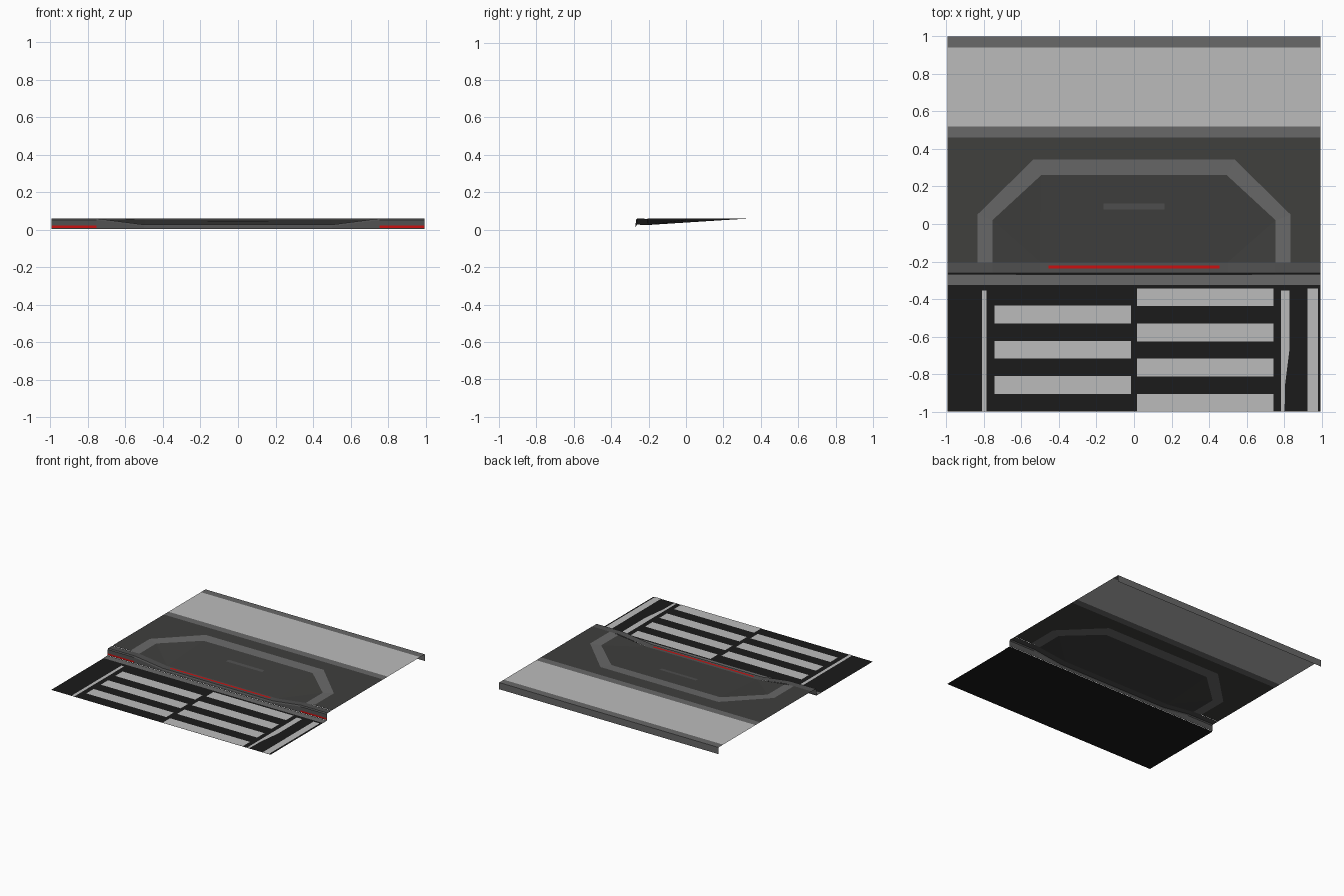
import bpy

if "Cube" in bpy.data.objects:
    bpy.data.objects.remove(bpy.data.objects["Cube"])

W = 0.995      # half width of the street tile
TOP = 0.06     # pavement height


def mat(name, rgb):
    m = bpy.data.materials.new(name)
    m.diffuse_color = (*rgb, 1)
    m.use_nodes = True
    m.node_tree.nodes["Principled BSDF"].inputs["Base Color"].default_value = m.diffuse_color
    return m


ASPHALT = mat("asphalt", (0.011, 0.011, 0.011))
PAVING = mat("dark_paving", (0.05, 0.05, 0.048))
TRIM = mat("grey_trim", (0.14, 0.14, 0.14))
KERB = mat("kerb_stone", (0.08, 0.08, 0.08))
LIGHT = mat("light_paint", (0.5, 0.5, 0.5))
RED = mat("red_paint", (0.6, 0.005, 0.005))


def mesh(name, faces, material):
    """Sheet object from polygons; shared corners are welded."""
    verts, index, polys = [], {}, []
    for f in faces:
        poly = []
        for p in f:
            k = tuple(round(c, 5) for c in p)
            if k not in index:
                index[k] = len(verts)
                verts.append(k)
            poly.append(index[k])
        polys.append(poly)
    me = bpy.data.meshes.new(name)
    me.from_pydata(verts, [], polys)
    me.materials.append(material)
    ob = bpy.data.objects.new(name, me)
    bpy.context.collection.objects.link(ob)
    return ob


def rect(x0, x1, y0, y1, z):
    return [(x0, y0, z), (x1, y0, z), (x1, y1, z), (x0, y1, z)]


def both(faces):
    """Faces plus their mirror image across x = 0."""
    return faces + [[(-x, y, z) for x, y, z in reversed(f)] for f in faces]


# Road with gutter
mesh("road", [rect(-W, W, -1, -0.27, 0)], ASPHALT)
mesh("gutter", [rect(-W, W, -0.325, -0.27, 0.003)], TRIM)

# Crosswalk bars: staggered left and right
PITCH = 0.1875
bars = [rect(-0.743, -0.017, -0.53 - i * PITCH, -0.435 - i * PITCH, 0.002) for i in range(3)]
bars += [rect(0.017, 0.743, max(-1, -0.438 - i * PITCH), -0.343 - i * PITCH, 0.002) for i in range(4)]
mesh("crosswalk_bars", bars, LIGHT)

# Lane lines, one of them tapering
mesh("lane_lines", [
    rect(-0.81, -0.785, -1, -0.355, 0.002),
    rect(0.925, 0.98, -1, -0.343, 0.002),
    [(0.783, -1, 0.002), (0.803, -1, 0.002), (0.805, -0.86, 0.002),
     (0.83, -0.66, 0.002), (0.83, -0.355, 0.002), (0.783, -0.355, 0.002)],
], LIGHT)

# Dropped kerb: cross-section swept through stations along x
stations = [(-W, TOP), (-0.755, TOP), (-0.5, 0.027), (0.5, 0.027), (0.755, TOP), (W, TOP)]


def section(x, top):
    return [(x, -0.27, 0.005), (x, -0.268, top - 0.009),
            (x, -0.261, top), (x, -0.205, top - 0.002)]


kerb = []
for a, b in zip(stations, stations[1:]):
    s, t = section(*a), section(*b)
    kerb += [[s[i], t[i], t[i + 1], s[i + 1]] for i in range(3)]
mesh("kerb", kerb, KERB)

# Red kerb markings: front face at the ends, top of the dropped part
mesh("red_front_marks", both([[(0.755, -0.2715, 0.009), (W, -0.2715, 0.009),
                               (W, -0.2715, 0.022), (0.755, -0.2715, 0.022)]]), RED)
mesh("red_top_mark", [rect(-0.455, 0.455, -0.237, -0.22, 0.028)], RED)

# Pavement around the ramp
Y0, YB = -0.205, 0.46
mesh("pavement", both([
    rect(0.835, W, Y0, 0.05, TOP),
    [(0.835, 0.05, TOP), (W, 0.05, TOP), (W, YB, TOP), (0.535, YB, TOP), (0.535, 0.345, TOP)],
]) + [rect(-0.535, 0.535, 0.345, YB, TOP)], PAVING)

# Grey border band of the ramp
ZI = 0.055
outer = [(0.835, Y0, TOP), (0.835, 0.05, TOP), (0.535, 0.345, TOP)]
inner = [(0.755, Y0, ZI), (0.755, 0.02, ZI), (0.495, 0.26, ZI)]
flip = lambda p: (-p[0], p[1], p[2])
band = both([[inner[i], outer[i], outer[i + 1], inner[i + 1]] for i in range(2)])
band.append([flip(inner[2]), inner[2], outer[2], flip(outer[2])])
mesh("ramp_border", band, TRIM)

# Ramp slope with flared sides
low = (0.5, Y0, 0.025)
mesh("ramp", both([[low, inner[0], inner[1]], [low, inner[1], inner[2]]])
     + [[flip(low), low, inner[2], flip(inner[2])]], PAVING)

# Small plate lying on the ramp slope
plate_z = lambda y: 0.0265 + (y - Y0) * 0.03 / 0.465
mesh("ramp_plate", [[(-0.163, 0.078, plate_z(0.078)), (0.163, 0.078, plate_z(0.078)),
                     (0.163, 0.108, plate_z(0.108)), (-0.163, 0.108, plate_z(0.108))]], KERB)

# Rear walkway: light slab between grey edging, with a turned-down back lip
mesh("walkway", [rect(-W, W, 0.52, 0.94, TOP)], LIGHT)
mesh("walkway_edging", [
    rect(-W, W, YB, 0.52, TOP),
    rect(-W, W, 0.94, 1, TOP),
    [(-W, 1, TOP), (W, 1, TOP), (W, 1, 0.005), (-W, 1, 0.005)],
], TRIM)
